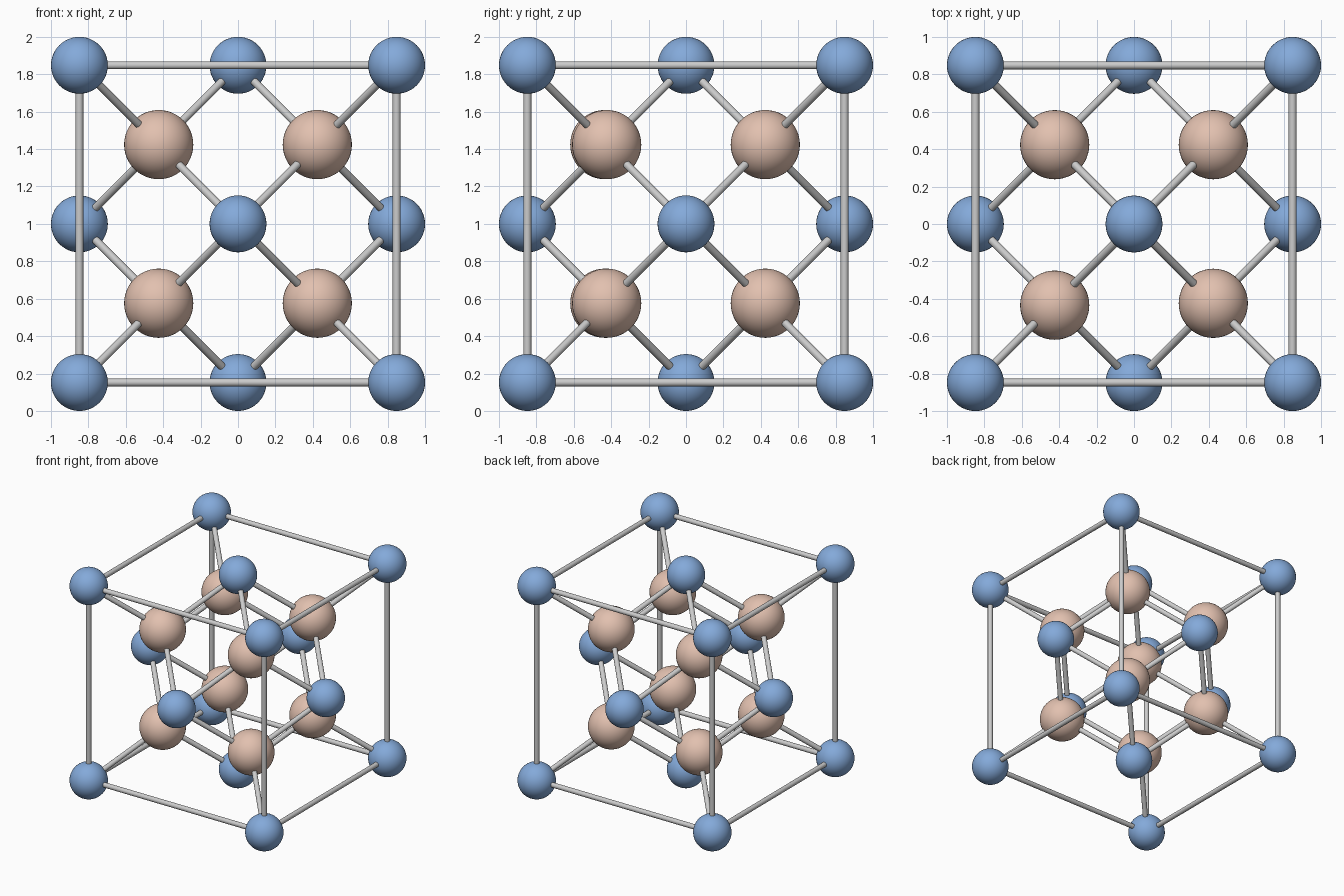
import bpy
from itertools import product
from mathutils import Vector

if "Cube" in bpy.data.objects:
    bpy.data.objects.remove(bpy.data.objects["Cube"])

H, Q = 0.848, 0.424            # half cell edge, quarter cell edge
R_BLUE, R_TAN, R_ROD = 0.152, 0.185, 0.021
MID = Vector((0, 0, 1))


def material(name, color):
    m = bpy.data.materials.new(name)
    m.diffuse_color = color
    m.use_nodes = True
    m.node_tree.nodes["Principled BSDF"].inputs["Base Color"].default_value = m.diffuse_color
    return m


blue = material("blue", (0.23, 0.40, 0.70, 1))
tan = material("tan", (0.76, 0.53, 0.43, 1))


def ball(name, p, r, mat):
    bpy.ops.mesh.primitive_uv_sphere_add(segments=48, ring_count=24, radius=r, location=MID + p)
    o = bpy.context.object
    o.name = name
    o.data.materials.append(mat)
    bpy.ops.object.shade_smooth()


def rod(name, a, b):
    d = b - a
    bpy.ops.mesh.primitive_cylinder_add(vertices=24, radius=R_ROD, depth=d.length,
                                        location=MID + (a + b) / 2,
                                        rotation=d.to_track_quat('Z', 'Y').to_euler())
    bpy.context.object.name = name
    bpy.ops.object.shade_smooth_by_angle()


signs = [Vector(s) for s in product((-1, 1), repeat=3)]

# Corner atoms, and the cell edges running from each negative corner
for s in signs:
    ball("corner_atom", s * H, R_BLUE, blue)
    for i in range(3):
        if s[i] < 0:
            end = s.copy()
            end[i] = 1
            rod("cell_edge", s * H, end * H)

# Face centre atoms
for i in range(3):
    for side in (-H, H):
        p = Vector()
        p[i] = side
        ball("face_atom", p, R_BLUE, blue)

# Inner atoms, each bonded to its corner and the three nearest face centres
for s in signs:
    c = s * Q
    nudge = Vector((0, -0.01, 0)) if s.x < 0 and s.y < 0 else Vector()
    ball("inner_atom", c + nudge, R_TAN, tan)
    rod("corner_bond", c, s * H)
    for i in range(3):
        f = Vector()
        f[i] = s[i] * H
        rod("face_bond", c, f)
